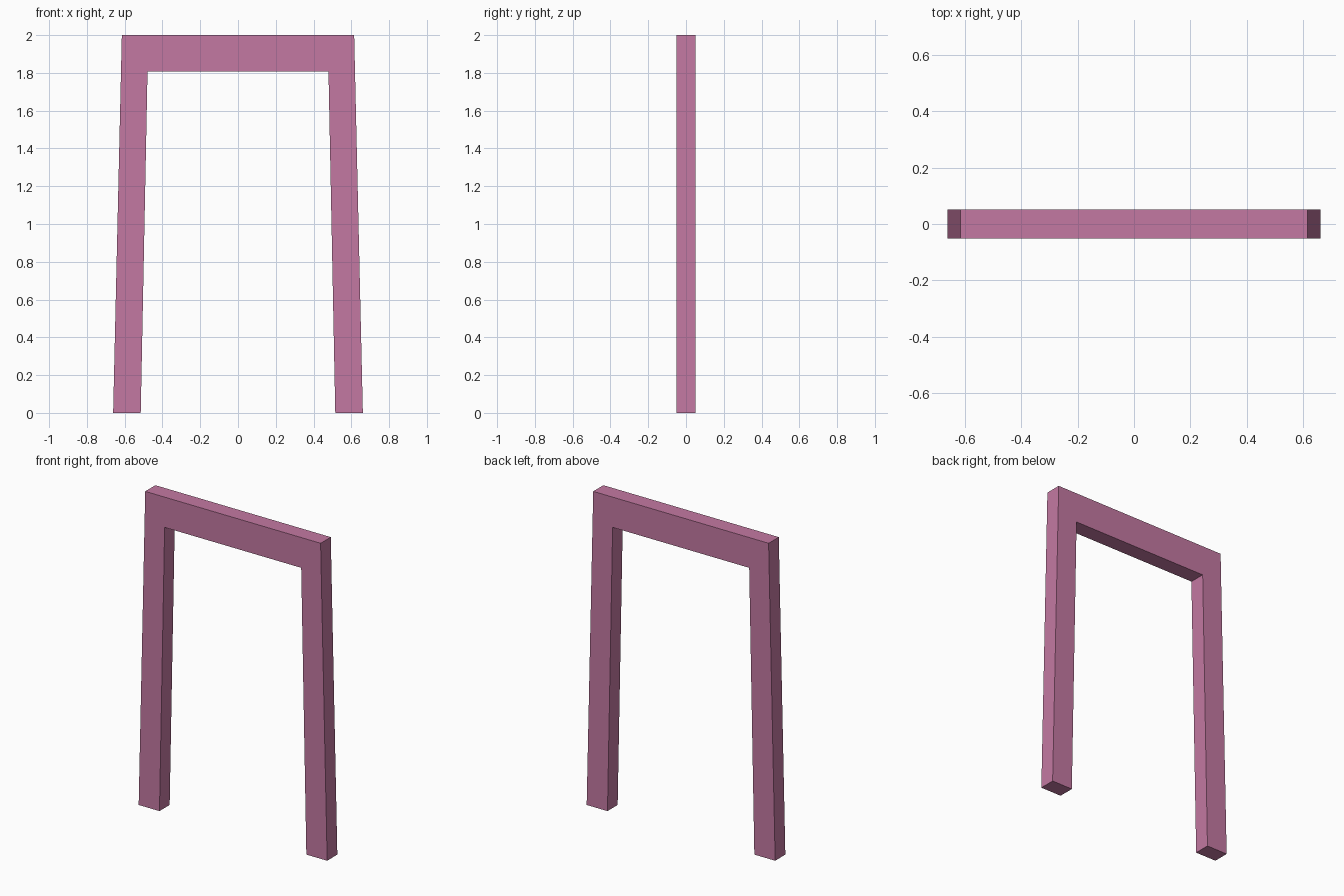
import bpy, bmesh

if "Cube" in bpy.data.objects:
    bpy.data.objects.remove(bpy.data.objects["Cube"])

HALF_DEPTH = 0.051

# Right half of the arch outline (x, z), from the inner corner around to the top
half = [(0.479, 1.808), (0.515, 0.0), (0.661, 0.0), (0.615, 2.0)]
outline = half + [(-x, z) for x, z in reversed(half)]

# Gate frame: two splayed legs and a lintel as one extruded profile
bm = bmesh.new()
face = bm.faces.new([bm.verts.new((x, -HALF_DEPTH, z)) for x, z in outline])
ext = bmesh.ops.extrude_face_region(bm, geom=[face], use_keep_orig=True)
moved = [v for v in ext["geom"] if isinstance(v, bmesh.types.BMVert)]
bmesh.ops.translate(bm, verts=moved, vec=(0, 2 * HALF_DEPTH, 0))
bmesh.ops.recalc_face_normals(bm, faces=bm.faces)

mesh = bpy.data.meshes.new("arch_frame")
bm.to_mesh(mesh)
bm.free()
frame = bpy.data.objects.new("arch_frame", mesh)
bpy.context.collection.objects.link(frame)

# Pink paint
paint = bpy.data.materials.new("pink_paint")
paint.diffuse_color = (0.55, 0.19, 0.36, 1)
paint.use_nodes = True
paint.node_tree.nodes["Principled BSDF"].inputs["Base Color"].default_value = paint.diffuse_color
mesh.materials.append(paint)
